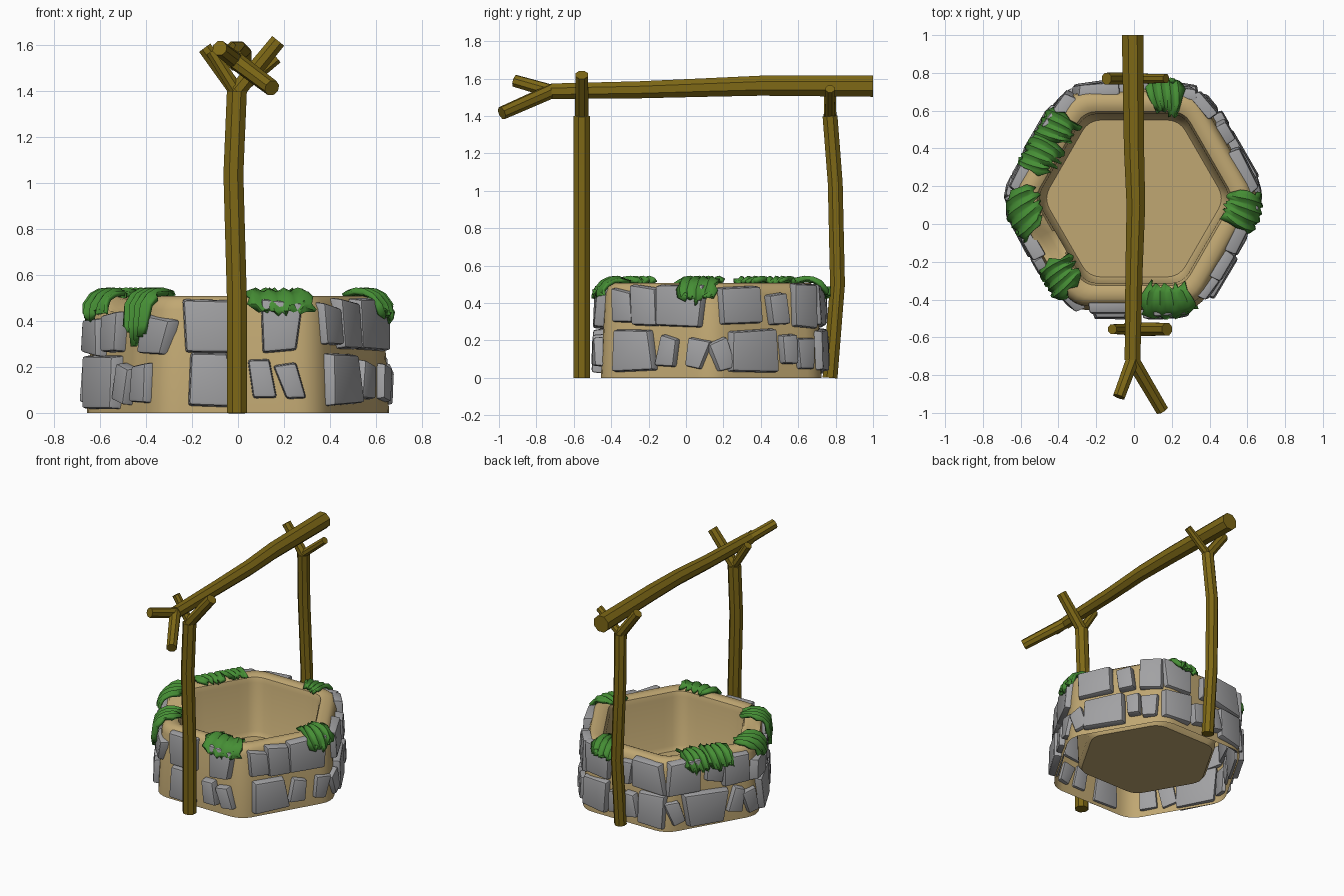
import bpy, bmesh, math, random
from mathutils import Vector

if "Cube" in bpy.data.objects:
    bpy.data.objects.remove(bpy.data.objects["Cube"])

random.seed(7)
CY = 0.135  # well centre in y


def material(name, rgb):
    m = bpy.data.materials.new(name)
    m.diffuse_color = (*rgb, 1)
    m.use_nodes = True
    m.node_tree.nodes["Principled BSDF"].inputs["Base Color"].default_value = m.diffuse_color
    return m


TAN = material("mortar", (0.53, 0.39, 0.17))
WOOD = material("wood", (0.21, 0.14, 0.008))
GREEN = material("moss", (0.06, 0.27, 0.035))
GREY = material("stone", (0.36, 0.36, 0.37))


def finish(bm, name, mat, angle=35):
    mesh = bpy.data.meshes.new(name)
    bm.to_mesh(mesh)
    bm.free()
    ob = bpy.data.objects.new(name, mesh)
    bpy.context.collection.objects.link(ob)
    mesh.materials.append(mat)
    bpy.ops.object.select_all(action='DESELECT')
    ob.select_set(True)
    bpy.context.view_layer.objects.active = ob
    bpy.ops.object.shade_smooth_by_angle(angle=math.radians(angle))
    return ob


def skin(bm, rings, closed=True):
    """Quads between successive rows of vertices."""
    n = len(rings[0])
    for lo, hi in zip(rings, rings[1:]):
        for i in range(n if closed else n - 1):
            j = (i + 1) % n
            bm.faces.new((lo[i], lo[j], hi[j], hi[i]))


def on_face(deg, apothem, u, z):
    """Point on a hexagon side: normal direction, offset along the side, height."""
    a = math.radians(deg)
    return Vector((apothem * math.cos(a) - u * math.sin(a),
                   apothem * math.sin(a) + u * math.cos(a) + CY, z))


# Well wall: rounded hexagon rings, open underneath, raised floor, chipped rim
def hex_ring(ap, z, r):
    pts = []
    for deg in range(-90, 270, 60):
        h = (ap - r) * math.tan(math.radians(30))
        for i in range(-3, 4):
            zz = z
            if deg == 210 and abs(i) < 3:
                zz = min(z, 0.41 + 0.025 * abs(i) + 0.03 * (ap < 0.5))
            pts.append(on_face(deg, ap, h * i / 3, zz))
        c = on_face(deg, ap - r, h, z)
        for j in (15, 30, 45):
            a = math.radians(deg + j)
            pts.append(c + Vector((r * math.cos(a), r * math.sin(a), 0)))
    return pts


bm = bmesh.new()
profile = [(.59, 0), (.568, .45), (.555, .488), (.53, .508),
           (.485, .508), (.46, .495), (.448, .46), (.435, .11), (.415, .08)]
rings = [[bm.verts.new(p) for p in hex_ring(a, z, .15 if a > .5 else .11)] for a, z in profile]
skin(bm, rings)
bm.faces.new(rings[-1])
finish(bm, "well_wall", TAN, 40)


# Stones: two courses per side, each stone an irregular bevelled block
def stone(bm, deg, u0, z0, w, h, tilt):
    jit = [(random.uniform(-.12, .12) * w, random.uniform(-.08, .08) * h) for _ in range(4)]
    layers = []
    for depth, s in ((-.02, 1.02), (random.uniform(.035, .055), .95)):
        layer = []
        for (sx, sz), (jx, jz) in zip(((-1, -1), (1, -1), (1, 1), (-1, 1)), jit):
            du, dz = sx * w / 2 * s + jx, sz * h / 2 * s + jz
            u = u0 + du * math.cos(tilt) - dz * math.sin(tilt)
            z = max(.015, z0 + du * math.sin(tilt) + dz * math.cos(tilt))
            ap = .59 - .04 * z + depth - max(0, abs(u) - .24) * .35
            layer.append(bm.verts.new(on_face(deg, ap, u, z)))
        layers.append(layer)
    skin(bm, layers)
    bm.faces.new(layers[1])
    bm.faces.new(layers[0][::-1])


# (offset along side, width) of the stones in each course
upper = {-90: [(-.12, .2), (.19, .16)], -30: [(-.21, .14), (-.06, .17), (.15, .26)],
         30: [(-.16, .29), (.06, .11), (.23, .17)], 90: [(-.2, .22), (.02, .1), (.2, .22)],
         150: [(-.2, .23), (.02, .13), (.2, .2)], 210: [(-.24, .18), (-.04, .14), (.27, .15)]}
lower = {-90: [(-.13, .2), (.11, .1), (.23, .1)], -30: [(-.14, .28), (.07, .12), (.25, .11)],
         30: [(-.28, .09), (-.07, .3), (.13, .1), (.24, .11)],
         90: [(-.23, .2), (-.05, .12), (.08, .09), (.23, .17)],
         150: [(-.27, .1), (-.04, .3), (.18, .1), (.29, .1)],
         210: [(-.16, .27), (.07, .12), (.21, .13)]}
bm = bmesh.new()
for course, zc in ((upper, .385), (lower, .14)):
    for deg, row in course.items():
        for u, w in row:
            big = w > .155
            chip = deg == 210 and course is upper  # lower stones under the chipped rim
            stone(bm, deg, u, zc - (.05 if chip else 0) + (0 if big else random.uniform(-.02, .02)),
                  w, .165 if chip else .22 if big else .165,
                  0 if big else random.uniform(-.3, .3))
bmesh.ops.recalc_face_normals(bm, faces=bm.faces)
bmesh.ops.bevel(bm, geom=list(bm.edges), offset=.014, segments=2, profile=.6, affect='EDGES')
finish(bm, "wall_stones", GREY, 40)


# Moss clumps draped over the rim
def moss(name, deg, uc, w, low):
    bm = bmesh.new()
    cols, grid = 13, []
    path = [(.455, .517), (.5, .528), (.545, .524), (.585, .505), (.612, .47),
            (.622, (.47 + low) / 2), (.622, low)]
    for r, (ap, z) in enumerate(path):
        row = []
        spread = 1 - .04 * (r - 3) ** 2
        for c in range(cols):
            t = c / (cols - 1) * 2 - 1
            u = uc + t * w / 2 * spread + .006 * (r - 3)
            if abs(t) == 1:
                u += random.uniform(-.02, .02)
            bump = .007 if c % 3 == 1 else -.007
            a2 = ap - max(0, abs(u) - .24) * .4 + (bump if r > 3 else 0)
            z2 = z + (bump if r < 4 else 0)
            if r == 0:
                a2 += random.uniform(-.03, .03)
            if r == len(path) - 1:
                z2 += random.uniform(-.01, .05) + .03 * t * t
            row.append(bm.verts.new(on_face(deg, a2, u, z2)))
        grid.append(row)
    skin(bm, grid[::-1], closed=False)
    sol = finish(bm, name, GREEN, 50).modifiers.new("thickness", 'SOLIDIFY')
    sol.thickness, sol.offset = .022, 0


# side, offset, width, lowest height
for n, spec in enumerate([(-90, .19, .29, .42), (-30, .24, .2, .39), (90, -.16, .18, .42),
                          (150, -.11, .18, .4), (150, .06, .2, .39),
                          (210, -.22, .25, .4), (210, .17, .19, .29)]):
    moss(f"moss_clump_{n + 1}", *spec)


# Timber: eight-sided branches swept along points, radius fading from r0 to r1
def branch(bm, pts, r0, r1, sides=8):
    ps = [Vector(p) for p in pts]
    ref = Vector((0, 1, 0)) if abs((ps[-1] - ps[0]).normalized().y) < .7 else Vector((0, 0, 1))
    rings = []
    for i, p in enumerate(ps):
        d = (ps[min(i + 1, len(ps) - 1)] - ps[max(i - 1, 0)]).normalized()
        x = d.cross(ref).normalized()
        y = d.cross(x)
        r = r0 + (r1 - r0) * i / (len(ps) - 1)
        angles = [2 * math.pi * (k + .5) / sides for k in range(sides)]
        rings.append([bm.verts.new(p + (x * math.cos(a) + y * math.sin(a)) * r) for a in angles])
    skin(bm, rings)
    bm.faces.new(rings[0][::-1])
    bm.faces.new(rings[-1])


def timber(name, trunk, r0, r1, tips):
    """A trunk whose end splits into one straight branch per (tip, radius)."""
    bm = bmesh.new()
    branch(bm, trunk, r0, r1)
    for tip, r in tips:
        branch(bm, [trunk[-1], tip], r * 1.1, r)
    bmesh.ops.recalc_face_normals(bm, faces=bm.faces)
    finish(bm, name, WOOD, 30)


def post(name, y, bow, r, left, right):
    """Upright with a slight bow and a two-pronged top; prongs are (x, z, radius)."""
    trunk = [(-.005, y, 0), (-.005, y + bow, .5), (-.02, y + bow * .7, 1.04), (-.005, y, 1.4)]
    timber(name, trunk, r, r, [((x, y, z), pr) for x, z, pr in (left, right)])


post("front_post", -.557, 0, .047, (-.115, 1.575, .028), (.175, 1.62, .036))
post("back_post", .77, .04, .043, (-.145, 1.59, .033), (.17, 1.545, .026))
timber("cross_beam", [(-.007, 1, 1.56), (0, .4, 1.562), (.01, .1, 1.552), (0, -.25, 1.54),
                      (-.008, -.72, 1.532)], .062, .045,
       [((-.08, -.915, 1.588), .034), ((.148, -.985, 1.415), .036)])
